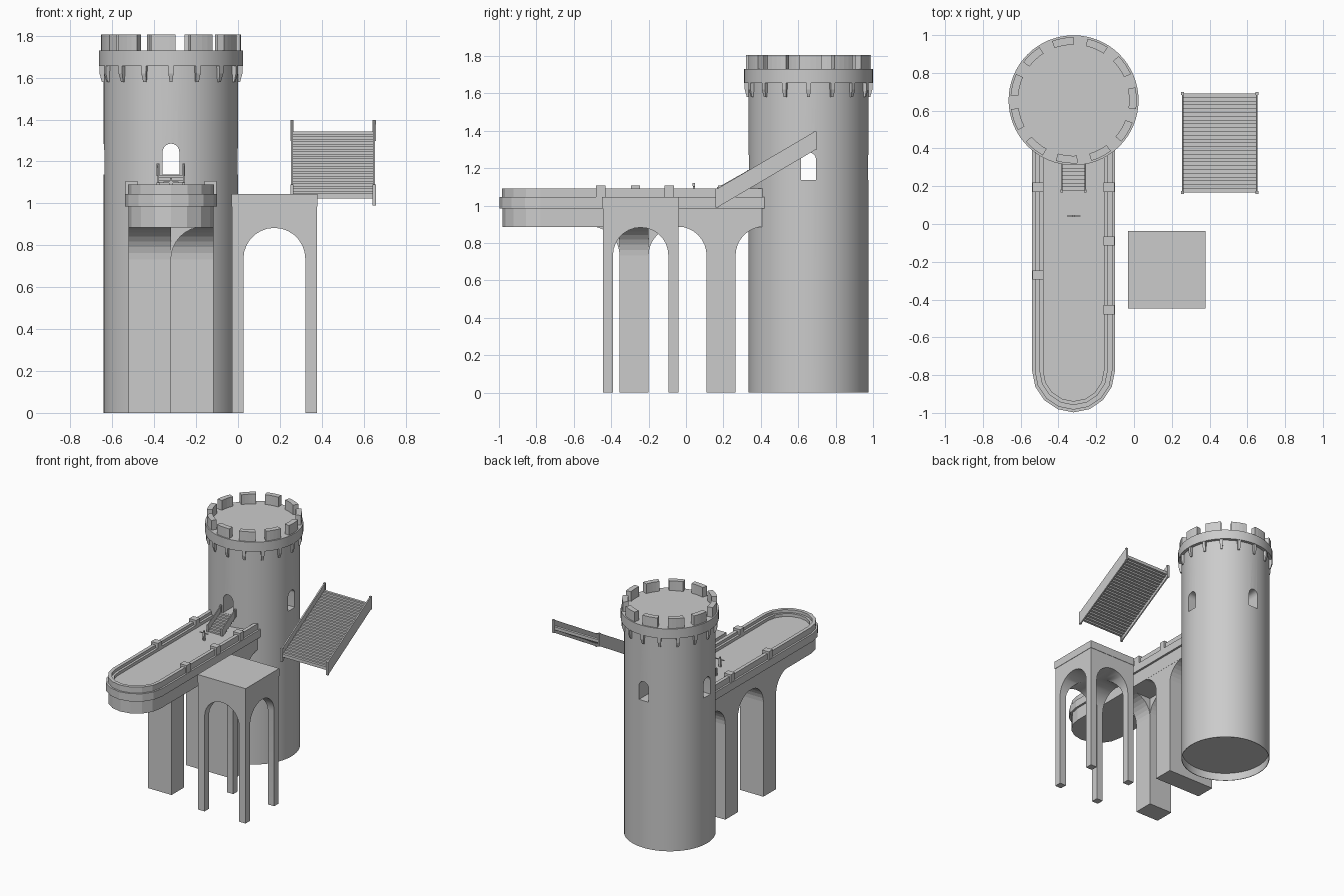
import bpy, bmesh
from math import sin, cos, pi, radians
from mathutils import Matrix

if "Cube" in bpy.data.objects:
    bpy.data.objects.remove(bpy.data.objects["Cube"])

TX, TY, R = -0.32, 0.655, 0.321     # tower centre and radius
DX, DY = -0.32, -0.778              # centre of the rounded walkway end


def make(name, bm, smooth=False):
    bmesh.ops.recalc_face_normals(bm, faces=bm.faces)
    me = bpy.data.meshes.new(name)
    bm.to_mesh(me)
    bm.free()
    ob = bpy.data.objects.new(name, me)
    bpy.context.collection.objects.link(ob)
    if smooth:
        bpy.context.view_layer.objects.active = ob
        ob.select_set(True)
        bpy.ops.object.shade_smooth_by_angle(angle=radians(30))
        ob.select_set(False)
    return ob


def add_prism(bm, pts, axis, lo, hi):
    """Extrude a 2D outline along an axis: x uses (y,z), y uses (x,z), z uses (x,y)."""
    place = {'x': lambda p, t: (t, p[0], p[1]),
             'y': lambda p, t: (p[0], t, p[1]),
             'z': lambda p, t: (p[0], p[1], t)}[axis]
    a = [bm.verts.new(place(p, lo)) for p in pts]
    b = [bm.verts.new(place(p, hi)) for p in pts]
    n = len(pts)
    bm.faces.new(a)
    bm.faces.new(b[::-1])
    for i in range(n):
        bm.faces.new((a[i], a[(i + 1) % n], b[(i + 1) % n], b[i]))


def prism(name, pts, axis, lo, hi):
    bm = bmesh.new()
    add_prism(bm, pts, axis, lo, hi)
    return make(name, bm)


def rect(x0, x1, y0, y1):
    return [(x0, y0), (x1, y0), (x1, y1), (x0, y1)]


def box(name, x0, x1, y0, y1, z0, z1):
    return prism(name, rect(x0, x1, y0, y1), 'z', z0, z1)


def arc(cx, cy, r, a0, a1, n=8):
    return [(cx + r * cos(radians(a0 + (a1 - a0) * i / n)),
             cy + r * sin(radians(a0 + (a1 - a0) * i / n))) for i in range(n + 1)]


def arch(c, r, z0, spring):
    return [(c - r, z0), (c + r, z0)] + arc(c, spring, r, 0, 180, 14)


def cut(ob, cutters):
    for c in cutters:
        m = ob.modifiers.new('cut', 'BOOLEAN')
        m.operation, m.solver, m.object = 'DIFFERENCE', 'EXACT', c
    bpy.context.view_layer.update()
    me = bpy.data.meshes.new_from_object(
        ob.evaluated_get(bpy.context.evaluated_depsgraph_get()))
    ob.modifiers.clear()
    ob.data = me
    for c in cutters:
        bpy.data.objects.remove(c)


def smooth_obj(ob):
    bpy.context.view_layer.objects.active = ob
    ob.select_set(True)
    bpy.ops.object.shade_smooth_by_angle(angle=radians(30))
    ob.select_set(False)


def lathe(name, profile, n=64):
    bm = bmesh.new()
    vs = [bm.verts.new((r, 0, z)) for r, z in profile]
    es = [bm.edges.new((vs[i], vs[i + 1])) for i in range(len(vs) - 1)]
    bmesh.ops.spin(bm, geom=vs + es, cent=(0, 0, 0), axis=(0, 0, 1),
                   angle=2 * pi, steps=n, use_merge=True)
    bmesh.ops.remove_doubles(bm, verts=bm.verts, dist=1e-5)
    bm.transform(Matrix.Translation((TX, TY, 0)))
    return make(name, bm)


# Round tower with a recessed underside and four arched openings
tower = lathe('tower_shaft', [(0, 0.06), (0.317, 0.06), (0.317, 0), (R, 0),
                              (R, 1.66), (0, 1.66)])
cut(tower, [prism('window_cut_y', arch(TX, 0.04, 1.137, 1.245), 'y', TY - 0.5, TY + 0.5),
            prism('window_cut_x', arch(TY, 0.04, 1.137, 1.245), 'x', TX - 0.5, TX + 0.5)])
smooth_obj(tower)

# Tower crown, corbels and merlons
smooth_obj(lathe('tower_crown', [(0, 1.655), (0.344, 1.655), (0.344, 1.73), (0, 1.73)]))
bm = bmesh.new()
for i in range(16):
    sub = bmesh.new()
    add_prism(sub, [(0.31, 1.58), (0.33, 1.58), (0.341, 1.62), (0.341, 1.656), (0.31, 1.656)],
              'y', -0.012, 0.012)
    for v in sub.verts:
        if v.co.z < 1.6:
            v.co.y *= 0.6
    sub.transform(Matrix.Translation((TX, TY, 0)) @ Matrix.Rotation(i * pi / 8, 4, 'Z'))
    tmp = bpy.data.meshes.new('tmp')
    sub.to_mesh(tmp)
    sub.free()
    bm.from_mesh(tmp)
    bpy.data.meshes.remove(tmp)
make('corbels', bm)
bm = bmesh.new()
for i in range(11):
    a = 100 + i * 360 / 11
    add_prism(bm, arc(TX, TY, 0.334, a - 10, a + 10, 4) + arc(TX, TY, 0.294, a + 10, a - 10, 4),
              'z', 1.728, 1.805)
make('merlons', bm)


# Walkway with a rounded front end
def u_path(r, y1=0.42):
    return [(DX - r, y1)] + arc(DX, DY, r, 180, 360) + [(DX + r, y1)]


def parapet(name, ro, ri, z0, z1):
    return prism(name, u_path(ro) + u_path(ri)[::-1], 'z', z0, z1)


prism('walkway_base', u_path(0.203), 'z', 0.885, 0.99)
prism('walkway_band', u_path(0.219), 'z', 0.985, 1.045)
parapet('parapet', 0.205, 0.178, 1.04, 1.09)
parapet('parapet_inner_step', 0.178, 0.160, 1.04, 1.068)
for x, ys in ((-0.508, (0.195, -0.27)), (-0.132, (0.195, -0.09, -0.455))):
    for y in ys:
        box('parapet_block', x - 0.029, x + 0.029, y - 0.025, y + 0.025, 1.04, 1.107)

# Walkway piers with arched flares
S, F, TOP = 0.733, 0.155, 0.888


def flared(c0, c1):
    return ([(c0, 0), (c1, 0)] + arc(c1 + F, S, F, 180, 90) + [(c1 + F, TOP + 0.02),
            (c0 - F, TOP + 0.02)] + arc(c0 - F, S, F, 90, 0))


prism('front_pier', flared(-0.355, -0.20), 'x', -0.522, -0.32)
prism('front_pier_side_flare', [(-0.33, S)] + arc(-0.32 + F, S, F, 180, 90)
      + [(-0.32 + F, TOP + 0.02), (-0.33, TOP + 0.02)], 'y', -0.355, -0.20)
prism('rear_pier', flared(0.11, 0.265), 'x', -0.522, -0.118)

# Separate square arch module on four legs
x0, x1, y0, y1 = -0.029, 0.376, -0.445, -0.04
module = box('arch_module', x0, x1, y0, y1, 0, 0.906)
cut(module, [prism('arch_cut_y', arch((x0 + x1) / 2, 0.148, -0.1, 0.735), 'y', y0 - 0.1, y1 + 0.1),
             prism('arch_cut_x', arch((y0 + y1) / 2, 0.148, -0.1, 0.735), 'x', x0 - 0.1, x1 + 0.1)])
smooth_obj(module)
box('module_block', x0, x1, y0, y1, 0.906, 0.988)
box('module_band', x0 - 0.003, x1 + 0.003, y0 - 0.003, y1 + 0.003, 0.985, 1.045)


# Stairs with sloping side rails and end posts
def stair(name, x0, x1, y0, y1, z0, z1, n, low, high, t, thick):
    """z0/z1: tread height at the ends; rails reach from low below to high above."""
    bm = bmesh.new()
    d, h = (y1 - y0) / n, (z1 - z0) / n
    for i in range(n):
        z = z0 + h * (i + 1)
        pts = [(y0 + d * i, z - thick), (y0 + d * (i + 1), z - thick),
               (y0 + d * (i + 1), z), (y0 + d * i, z)]
        add_prism(bm, pts, 'x', x0 + t / 2, x1 - t / 2)
    make(name + '_treads', bm)
    for x in (x0, x1 - t):
        prism(name + '_rail', [(y0, z0 - low), (y1, z1 - low), (y1, z1 + high), (y0, z0 + high)],
              'x', x, x + t)
        for y, z in ((y0, z0), (y1, z1)):
            box(name + '_post', x - 0.003, x + t + 0.003, y - 0.008, y + 0.008,
                z - low, z + high)


stair('large_stair', 0.253, 0.655, 0.167, 0.690, 1.036, 1.343, 26, 0.046, 0.054, 0.010, 0.024)
stair('small_stair', -0.385, -0.255, 0.175, 0.335, 1.045, 1.135, 8, 0.005, 0.055, 0.007, 0.02)

# Tiny figure standing with arms out, for scale
fx, fy = -0.32, 0.042
for s in (-1, 1):
    c = fx + s * 0.005
    box('figure_leg', c - 0.004, c + 0.004, fy - 0.004, fy + 0.004, 1.045, 1.08)
box('figure_torso', fx - 0.009, fx + 0.009, fy - 0.005, fy + 0.005, 1.078, 1.106)
box('figure_arms', fx - 0.036, fx + 0.036, fy - 0.003, fy + 0.003, 1.098, 1.104)
box('figure_head', fx - 0.005, fx + 0.005, fy - 0.006, fy + 0.006, 1.106, 1.12)
